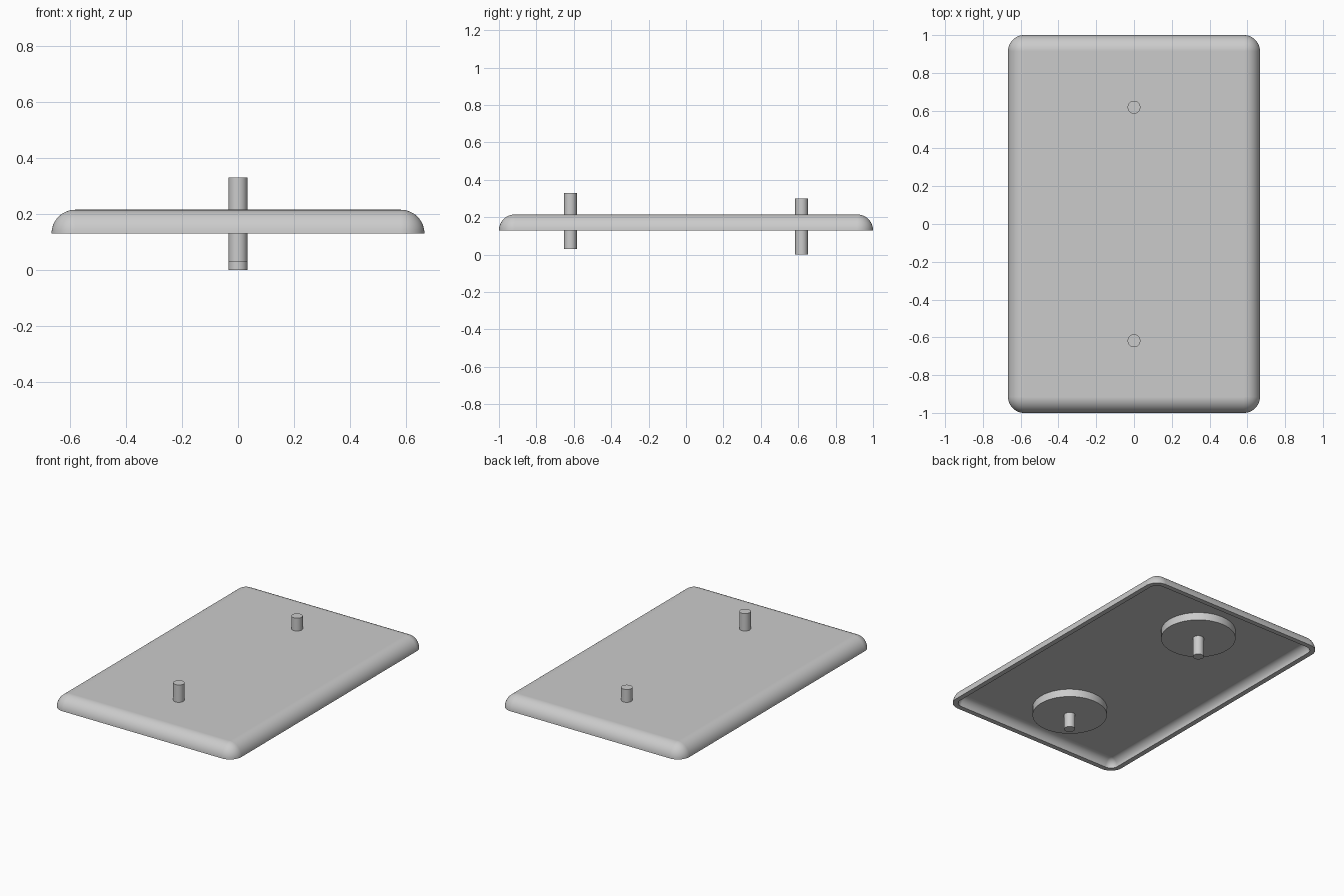
import bpy, bmesh
from math import sin, cos, pi

cube = bpy.data.objects.get("Cube")
if cube:
    bpy.data.objects.remove(cube, do_unlink=True)

grey = bpy.data.materials.new("light grey")
grey.use_nodes = True
grey.diffuse_color = (0.6, 0.6, 0.6, 1)
grey.node_tree.nodes["Principled BSDF"].inputs["Base Color"].default_value = (0.6, 0.6, 0.6, 1)

HALF_X, HALF_Y = 0.667, 1.0
RIM_Z, TOP_Z = 0.13, 0.215
RADIUS = TOP_Z - RIM_Z      # edge fillet and corner radius
WALL = 0.033
STEPS = 12


def finish(obj):
    obj.data.materials.append(grey)
    bpy.ops.object.select_all(action='DESELECT')
    obj.select_set(True)
    bpy.context.view_layer.objects.active = obj
    bpy.ops.object.shade_smooth_by_angle(angle=pi / 6)


def cylinder(name, radius, y, bottom, top):
    bpy.ops.mesh.primitive_cylinder_add(
        vertices=48, radius=radius, depth=top - bottom, location=(0, y, (bottom + top) / 2))
    obj = bpy.context.object
    obj.name = name
    finish(obj)


def rounded_ring(bm, radius, z):
    """Rounded rectangle whose corner centres stay fixed."""
    cx, cy = HALF_X - RADIUS, HALF_Y - RADIUS
    verts = []
    for quarter, (sx, sy) in enumerate([(1, 1), (-1, 1), (-1, -1), (1, -1)]):
        for i in range(STEPS + 1):
            a = (quarter + i / STEPS) * pi / 2
            verts.append(bm.verts.new((sx * cx + radius * cos(a), sy * cy + radius * sin(a), z)))
    return verts


# Hollow cover: loft from the inner ceiling, down to the rim, up to the top
angles = [i / STEPS * pi / 2 for i in range(STEPS + 1)]
inner = RADIUS - WALL
profile = [(inner * sin(a), RIM_Z + inner * cos(a)) for a in angles]
profile += [(RADIUS * cos(a), RIM_Z + RADIUS * sin(a)) for a in angles]

bm = bmesh.new()
rings = [rounded_ring(bm, r, z) for r, z in profile]
for low, high in zip(rings, rings[1:]):
    for i in range(len(low)):
        j = (i + 1) % len(low)
        bm.faces.new((low[i], low[j], high[j], high[i]))
bmesh.ops.remove_doubles(bm, verts=bm.verts, dist=1e-5)
bmesh.ops.holes_fill(bm, edges=[e for e in bm.edges if e.is_boundary], sides=0)
bmesh.ops.recalc_face_normals(bm, faces=bm.faces)
mesh = bpy.data.meshes.new("cover")
bm.to_mesh(mesh)
bm.free()
cover = bpy.data.objects.new("cover", mesh)
bpy.context.collection.objects.link(cover)
finish(cover)
weighted = cover.modifiers.new("flat panel normals", 'WEIGHTED_NORMAL')
weighted.keep_sharp = True

# Round bosses inside the cover, each with a pin passing through
for side, y, bottom in (("front", -0.618, 0.03), ("back", 0.618, 0.0)):
    cylinder(side + "_boss", 0.23, y, RIM_Z, TOP_Z - WALL + 0.01)
    cylinder(side + "_pin", 0.034, y, bottom, bottom + 0.3)
